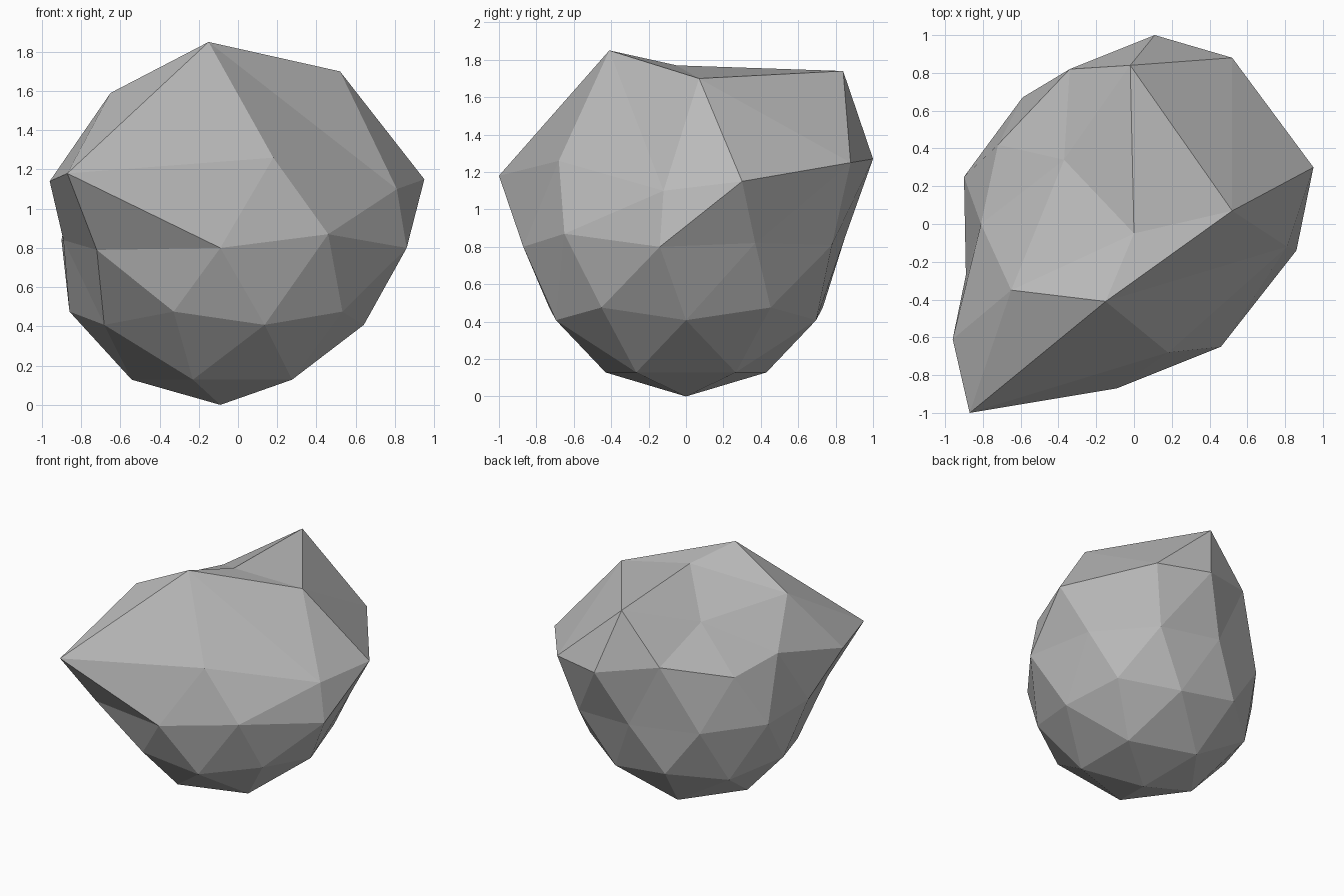
import bpy
import bmesh
import math
from mathutils import Vector

default_cube = bpy.data.objects.get("Cube")
if default_cube:
    bpy.data.objects.remove(default_cube, do_unlink=True)

RADIUS = 0.86
CENTRE = Vector((-0.09, 0, RADIUS))

# Where each corner of the upper stone is chipped or pulled to,
# ring by ring, counter-clockwise from the +x side
WAIST = [(.74, .37, .82), (.40, .78, .81), (-.09, .85, .85), (-.59, .67, .84),
         (-.90, .25, .84), (-.89, -.27, .84), (-.72, -.76, .79),
         (-.09, -.87, .80), (.46, -.65, .87), (.86, -.14, .80)]
SHOULDER = [(.95, .30, 1.15), (.11, 1, 1.27), (-.72, .42, 1.23),
            (-.96, -.61, 1.14), (.18, -.68, 1.26)]
BROW = [(.52, .88, 1.25), (-.34, .82, 1.36), (-.81, 0, 1.29),
        (-.87, -1, 1.18), (.81, -.12, 1.10)]
CROWN = [(.52, .07, 1.70), (-.02, .84, 1.74), (-.37, .34, 1.55),
         (-.65, -.35, 1.59), (-.15, -.41, 1.85)]
SUMMIT = [(0, -.05, 1.77)]


def make_material(name, colour):
    material = bpy.data.materials.new(name)
    material.use_nodes = True
    material.diffuse_color = colour
    shader = material.node_tree.nodes["Principled BSDF"]
    shader.inputs["Base Color"].default_value = colour
    shader.inputs["Roughness"].default_value = 0.9
    return material


def ring_order(vert):
    """Sort from the waist upwards, then by angle around the stone."""
    angle = math.degrees(math.atan2(vert.co.y, vert.co.x))
    return round(vert.co.z / RADIUS, 2), (angle + 1) % 360


# Rounded stone body
bm = bmesh.new()
bmesh.ops.create_icosphere(bm, subdivisions=2, radius=RADIUS)
upper = sorted((v for v in bm.verts if v.co.z > -0.01), key=ring_order)
bmesh.ops.translate(bm, verts=bm.verts[:], vec=CENTRE)

# Rough, pulled out upper half
for vert, corner in zip(upper, WAIST + SHOULDER + BROW + CROWN + SUMMIT):
    vert.co = corner

# Flat facets
for face in bm.faces:
    face.smooth = False

mesh = bpy.data.meshes.new("rock")
bm.to_mesh(mesh)
bm.free()
mesh.materials.append(make_material("stone grey", (0.5, 0.5, 0.5, 1)))
rock = bpy.data.objects.new("rock", mesh)
bpy.context.collection.objects.link(rock)
